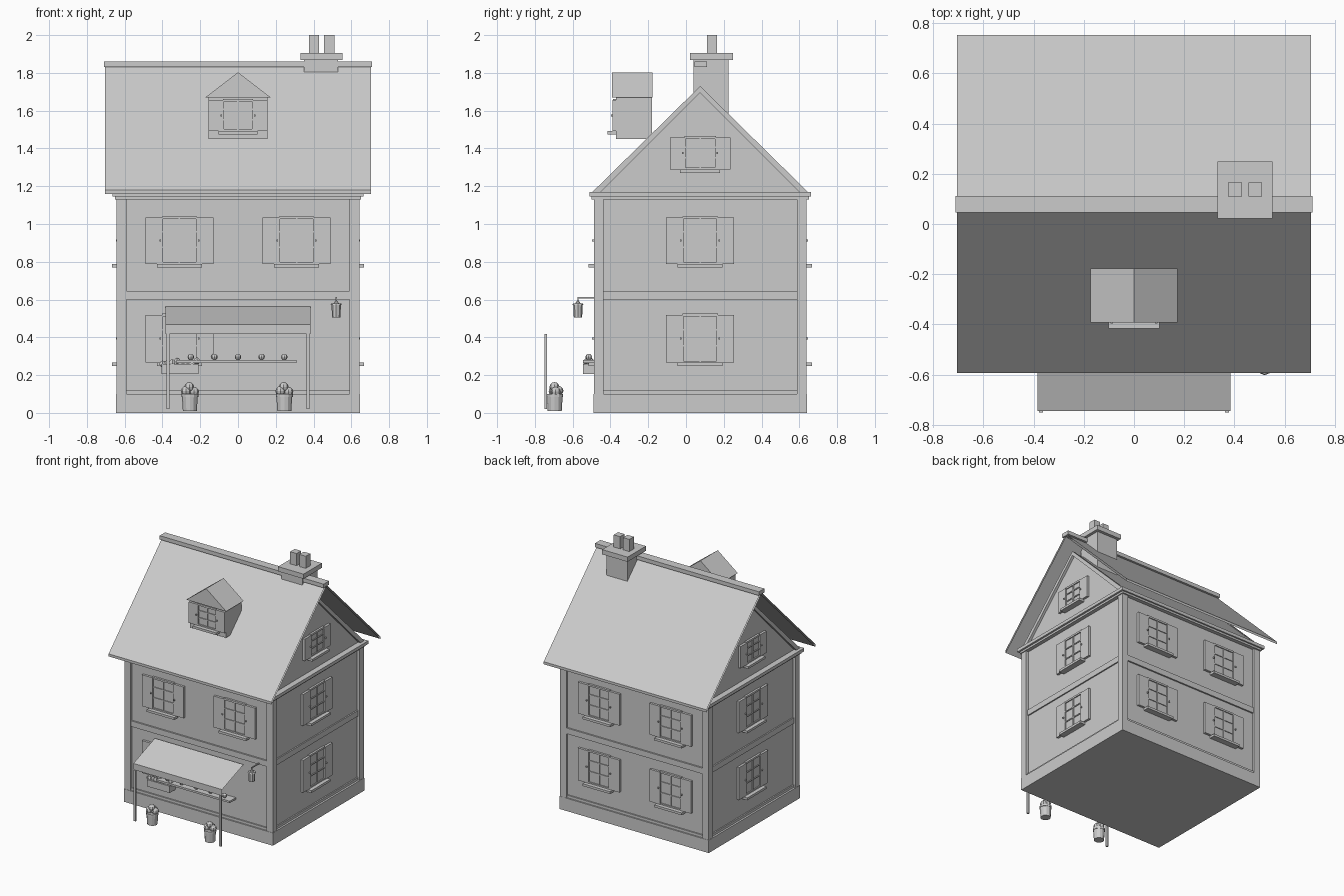
import bpy, bmesh, math, random
from mathutils import Matrix, Vector

if "Cube" in bpy.data.objects:
    bpy.data.objects.remove(bpy.data.objects["Cube"])

random.seed(4)
CY = 0.075  # centre of the house in depth


def finish(name, bm):
    bmesh.ops.recalc_face_normals(bm, faces=bm.faces)
    me = bpy.data.meshes.new(name)
    bm.to_mesh(me)
    bm.free()
    ob = bpy.data.objects.new(name, me)
    bpy.context.collection.objects.link(ob)
    return ob


def boxes(name, items, mat=Matrix()):
    """One object from boxes given as (x0, x1, y0, y1, z0, z1)."""
    bm = bmesh.new()
    for x0, x1, y0, y1, z0, z1 in items:
        m = Matrix.Translation(((x0 + x1) / 2, (y0 + y1) / 2, (z0 + z1) / 2))
        m = m @ Matrix.Diagonal((x1 - x0, y1 - y0, z1 - z0, 1))
        bmesh.ops.create_cube(bm, size=1, matrix=mat @ m)
    return finish(name, bm)


def extrude(name, pts, a, b, axis='x', caps=True, closed=True):
    """Sweep a profile from a to b: (y, z) along x, or (x, z) along y."""
    bm = bmesh.new()
    put = (lambda p, t: (t, p[0], p[1])) if axis == 'x' else (lambda p, t: (p[0], t, p[1]))
    r0 = [bm.verts.new(put(p, a)) for p in pts]
    r1 = [bm.verts.new(put(p, b)) for p in pts]
    n = len(pts)
    for i in range(n if closed else n - 1):
        j = (i + 1) % n
        bm.faces.new((r0[i], r0[j], r1[j], r1[i]))
    if caps:
        bm.faces.new(r0)
        bm.faces.new(r1)
    return finish(name, bm)


def blobs(name, spots, seg=8):
    """Low-poly balls at (x, y, z, r)."""
    bm = bmesh.new()
    for x, y, z, r in spots:
        bmesh.ops.create_uvsphere(bm, u_segments=seg, v_segments=6, radius=r,
                                  matrix=Matrix.Translation((x, y, z)))
    return finish(name, bm)


def cones(name, items, seg=12):
    """Tapered cylinders (x, y, z0, z1, r0, r1)."""
    bm = bmesh.new()
    for x, y, z0, z1, r0, r1 in items:
        bmesh.ops.create_cone(bm, cap_ends=True, segments=seg, radius1=r0, radius2=r1,
                              depth=z1 - z0, matrix=Matrix.Translation((x, y, (z0 + z1) / 2)))
    return finish(name, bm)


def window(name, x, y, z0, z1, angle=0, w=0.18):
    """Window with shutters and sill; local front is -y, w is half width with shutters."""
    m = Matrix.Translation((x, y, 0)) @ Matrix.Rotation(angle, 4, 'Z')
    g, t = w * 0.52, 0.008
    h = z1 - z0
    boxes(name + "_pane", [(-g, g, -0.008, 0.01, z0, z1)], m)
    bars = [(-g, g, -0.016, 0, z1 - 0.014, z1), (-g, g, -0.016, 0, z0, z0 + 0.014),
            (-t / 2, t / 2, -0.014, 0, z0, z1)]
    bars += [(-g, g, -0.014, 0, z0 + h * k - t / 2, z0 + h * k + t / 2) for k in (0.36, 0.68)]
    boxes(name + "_frame", bars, m)
    sh, knobs = [], []
    for s in (-1, 1):
        a, b = sorted((s * g * 0.93, s * w))
        sh.append((a, b, -0.018, 0.005, z0 + 0.004, z1 - 0.006))
        k = s * (g + 0.008)
        knobs.append((k - 0.004, k + 0.004, -0.027, -0.015, z0 + h * .5 - .005, z0 + h * .5 + .005))
    boxes(name + "_shutters", sh, m)
    boxes(name + "_knobs", knobs, m)
    boxes(name + "_sill", [(-w * 0.66, w * 0.66, -0.046, 0, z0 - 0.014, z0 + 0.004)], m)


# main body, plinth, storey bands and corner posts
boxes("walls", [(-.62, .62, -.47, .62, .02, 1.16)])
boxes("plinth", [(-.645, .645, -.49, .64, 0, .10)])
boxes("base_trim", [(-.63, .63, -.48, .63, .10, .12)])
boxes("storey_band", [(-.63, .63, -.482, .632, .60, .645)])
posts = []
for sx in (-1, 1):
    for sy in (-1, 1):
        xa, xb = sorted((sx * .59, sx * .643))
        ya, yb = sorted((CY + sy * .512, CY + sy * .563))
        posts.append((xa, xb, ya, yb, .10, 1.14))
boxes("corner_posts", posts)
boxes("cornice", [(-.65, .65, -.50, .65, 1.13, 1.145), (-.665, .665, -.512, .662, 1.145, 1.17)])

# attic with gable trim
extrude("attic", [(-.50, 1.165), (.65, 1.165), (CY, 1.72)], -.62, .62)
trim = [(-.50, 1.165), (CY, 1.73), (.65, 1.165), (.605, 1.165), (CY, 1.695), (-.455, 1.165)]
for s, n in ((-1, "left"), (1, "right")):
    extrude("gable_trim_" + n, trim, s * .61, s * .64)

# roof sheets, open at the ends, and ridge cap
extrude("roof", [(-.593, 1.16), (-.593, 1.18), (CY + .005, 1.845), (.753, 1.18), (.753, 1.16),
                 (CY + .005, 1.825)], -.705, .705, caps=False)
boxes("ridge_cap", [(-.71, .71, .045, .112, 1.83, 1.86)])

# chimney
boxes("chimney_shaft", [(.35, .53, .04, .225, 1.5, 1.87)])
boxes("chimney_cap", [(.332, .552, .022, .248, 1.868, 1.905)])
boxes("chimney_pots", [(.375, .43, .11, .165, 1.9, 2), (.455, .51, .11, .165, 1.9, 2)])

# dormer
boxes("dormer_walls", [(-.155, .155, -.37, -.18, 1.45, 1.68)])
extrude("dormer_roof", [(-.173, 1.67), (.173, 1.67), (0, 1.803)], -.393, -.178, 'y')
window("dormer_window", 0, -.37, 1.488, 1.662, 0, .155)

# windows on all sides
for i, (z0, z1) in enumerate(((.262, .525), (.785, 1.04))):
    for s, n in ((-1, "left"), (1, "right")):
        window(f"side_window_{n}_{i}", s * .62, CY, z0, z1, s * math.pi / 2)
        window(f"back_window_{n}_{i}", s * .31, .62, z0, z1, math.pi)
        if i or s < 0:
            window(f"front_window_{n}_{i}", s * .31, -.47, z0, z1)
for s, n in ((-1, "left"), (1, "right")):
    window(f"gable_window_{n}", s * .62, CY, 1.285, 1.465, s * math.pi / 2, .16)

# awning sheet with valance, on two posts
extrude("awning", [(-.48, .562), (-.745, .467), (-.745, .418)], -.384, .384,
        caps=False, closed=False)
boxes("awning_posts", [(s * .37 - .008, s * .37 + .008, -.75, -.735, .02, .418) for s in (-1, 1)])

# shelf with goods
boxes("shelf", [(-.325, .31, -.545, -.47, .265, .28)])
blobs("shelf_goods", [(x, -.515, .296, .017) for x in (-.25, -.125, 0, .125, .245)])

# flower box under the front window
boxes("flower_box", [(-.405, -.21, -.545, -.47, .205, .258)])
blobs("flowers", [(-.40 + i * .026, -.515 + random.uniform(-.012, .012),
                   .265 + random.uniform(-.008, .012), .018) for i in range(8)], 6)

# potted shrubs in front
for x, n in ((-.255, "left"), (.245, "right")):
    cones("pot_" + n, [(x, -.695, .01, .09, .037, .042), (x, -.695, .085, .1, .045, .045)])
    blobs("shrub_" + n, [(x - .02, -.70, .115, .027), (x + .022, -.69, .112, .026),
                         (x, -.675, .117, .026), (x - .003, -.697, .137, .026)])

# wall lantern
boxes("lantern_arm", [(.516, .524, -.575, -.47, .605, .613), (.517, .523, -.575, -.569, .575, .61)])
cones("lantern", [(.52, -.572, .505, .57, .022, .025), (.52, -.572, .57, .58, .03, .026),
                  (.52, -.572, .58, .595, .014, .004)], 8)
